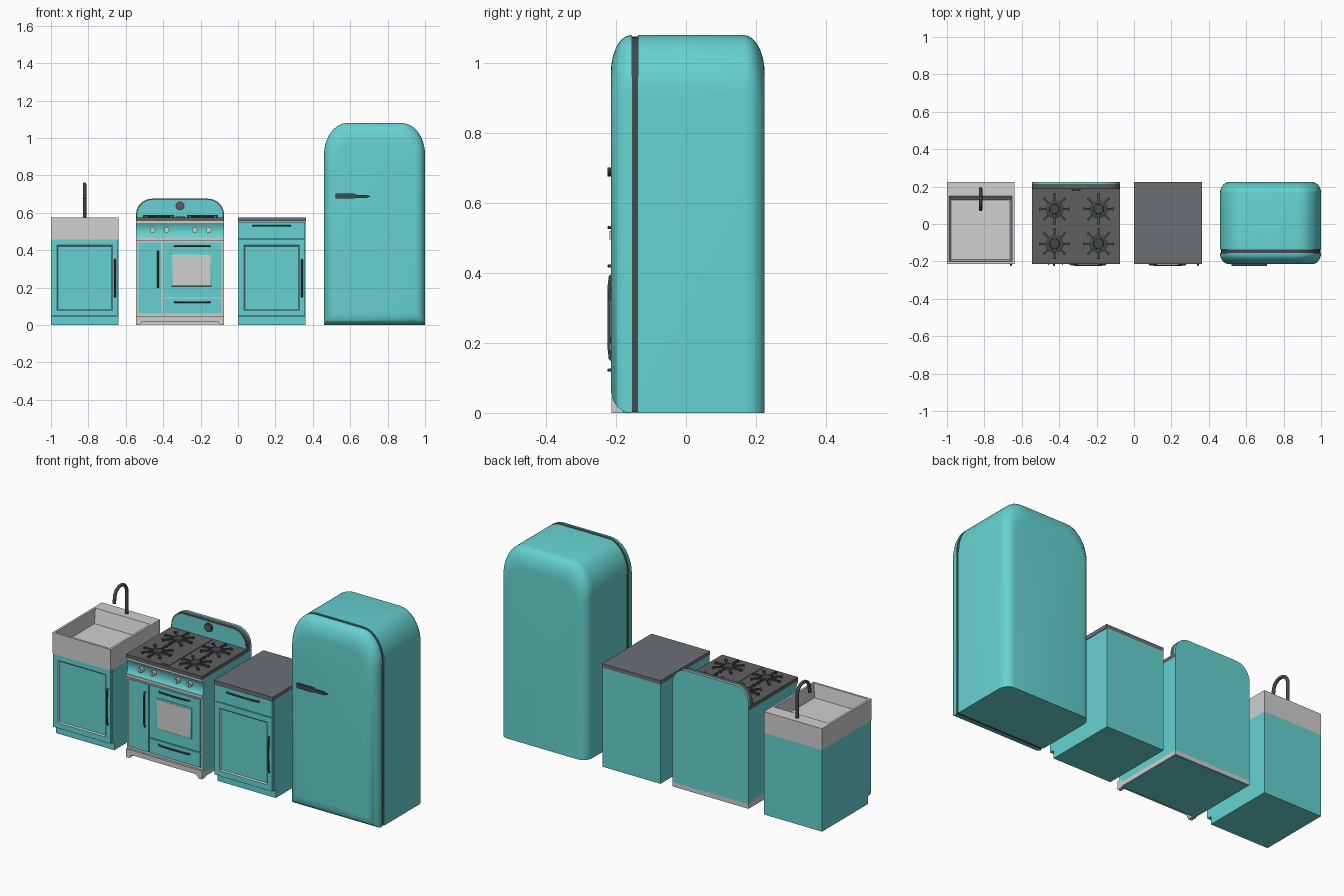
import bpy, bmesh, math
from mathutils import Vector, Matrix

if "Cube" in bpy.data.objects:
    bpy.data.objects.remove(bpy.data.objects["Cube"])


def mat(name, r, g, b):
    m = bpy.data.materials.new(name)
    m.diffuse_color = (r, g, b, 1)
    m.use_nodes = True
    m.node_tree.nodes["Principled BSDF"].inputs["Base Color"].default_value = m.diffuse_color
    return m


TEAL = mat("teal enamel", 0.13, 0.65, 0.64)
LIGHT = mat("light steel", 0.63, 0.63, 0.63)
COUNTER = mat("counter grey", 0.15, 0.16, 0.17)
IRON = mat("stove grey", 0.115, 0.115, 0.12)
DARK = mat("dark metal", 0.055, 0.065, 0.07)


def finish(name, bm, *mats, angle=35):
    bmesh.ops.recalc_face_normals(bm, faces=bm.faces)
    me = bpy.data.meshes.new(name)
    bm.to_mesh(me)
    bm.free()
    for m in mats:
        me.materials.append(m)
    for p in me.polygons:
        p.use_smooth = True
    me.set_sharp_from_angle(angle=math.radians(angle))
    ob = bpy.data.objects.new(name, me)
    bpy.context.collection.objects.link(ob)
    return ob


def add_box(bm, x0, x1, y0, y1, z0, z1):
    m = Matrix.Translation(((x0 + x1) / 2, (y0 + y1) / 2, (z0 + z1) / 2))
    m = m @ Matrix.Diagonal((x1 - x0, y1 - y0, z1 - z0, 1))
    return bmesh.ops.create_cube(bm, size=1, matrix=m)["verts"]


def box(name, m, *dims, bevel=0):
    bm = bmesh.new()
    add_box(bm, *dims)
    if bevel:
        bmesh.ops.bevel(bm, geom=bm.edges[:], offset=bevel, segments=2, profile=0.5, affect='EDGES')
    return finish(name, bm, m)


def loft(name, sections, *mats, angle=35):
    """Skin a list of matching closed sections, capped at both ends."""
    bm = bmesh.new()
    rings = [[bm.verts.new(p) for p in s] for s in sections]
    n = len(rings[0])
    for a, b in zip(rings, rings[1:]):
        for i in range(n):
            j = (i + 1) % n
            bm.faces.new((a[i], a[j], b[j], b[i]))
    bm.faces.new(rings[0])
    bm.faces.new(rings[-1])
    return finish(name, bm, *mats, angle=angle)


def prism_x(name, m, yz, x0, x1):
    return loft(name, [[(x, y, z) for y, z in yz] for x in (x0, x1)], m)


def prism_y(name, m, xz, y0, y1):
    return loft(name, [[(x, y, z) for x, z in xz] for y in (y0, y1)], m)


def disc(name, m, x, z, r, y0, y1, n=20):
    ring = [(x + r * math.cos(t * math.tau / n), z + r * math.sin(t * math.tau / n)) for t in range(n)]
    return prism_y(name, m, ring, y0, y1)


def tube(name, m, pts, r):
    cu = bpy.data.curves.new(name, 'CURVE')
    cu.dimensions = '3D'
    cu.bevel_depth = r
    cu.bevel_resolution = 3
    cu.use_fill_caps = True
    sp = cu.splines.new('POLY')
    sp.points.add(len(pts) - 1)
    for p, co in zip(sp.points, pts):
        p.co = (*co, 1)
    sp.use_smooth = True
    cu.materials.append(m)
    ob = bpy.data.objects.new(name, cu)
    bpy.context.collection.objects.link(ob)


def handle(name, x0, z0, x1, z1, y=-0.21):
    """Slim bowed pull between two points on the front."""
    pts = []
    for t, d in ((0, 0), (0.03, 0.007), (0.15, 0.0095), (0.5, 0.0105), (0.85, 0.0095), (0.97, 0.007), (1, 0)):
        pts.append((x0 + (x1 - x0) * t, y - d, z0 + (z1 - z0) * t))
    tube(name, DARK, pts, 0.0045)


def arch(x0, x1, z0, z1, rx, rz, n=10):
    """Rectangle with elliptical top corners."""
    q = [i * math.pi / 2 / n for i in range(n + 1)]
    right = [(x1 - rx + rx * math.cos(a), z1 - rz + rz * math.sin(a)) for a in q]
    left = [(x0 + x1 - x, z) for x, z in reversed(right)]
    return [(x0, z0), (x1, z0)] + right + left


def door(name, x0, x1, z0, z1, y=-0.21, frame=0.0):
    """Slab whose optional sunken panel has a light moulding."""
    bm = bmesh.new()
    add_box(bm, x0, x1, y, y + 0.015, z0, z1)
    if frame:
        f = min(bm.faces, key=lambda f: f.calc_center_median().y)
        bmesh.ops.inset_region(bm, faces=[f], thickness=frame)
        ring = bmesh.ops.inset_region(bm, faces=[f], thickness=0.008, depth=-0.006)["faces"]
        for r in ring:
            r.material_index = 1
    return finish(name, bm, TEAL, LIGHT)


# ---- base cabinets ----
def cabinet(tag, x0, top):
    x1 = x0 + 0.36
    prism_x(tag + "_body", TEAL, [(-0.18, 0), (0.225, 0), (0.225, top), (-0.197, top),
                                  (-0.197, 0.045), (-0.18, 0.045)], x0, x1)
    door(tag + "_door", x0 + 0.001, x1 - 0.001, 0.047, 0.457, frame=0.043)
    handle(tag + "_door_handle", x1 - 0.018, 0.15, x1 - 0.018, 0.35)


cabinet("sink_cabinet", -1.0, 0.457)
cabinet("drawer_cabinet", 0.0, 0.555)
door("cabinet_drawer", 0.001, 0.359, 0.461, 0.552)
handle("drawer_handle", 0.08, 0.53, 0.28, 0.53)
box("cabinet_counter", COUNTER, 0, 0.363, -0.213, 0.225, 0.555, 0.576)


# ---- apron sink and tap ----
def rect(x0, x1, y0, y1, z):
    return [(x0, y0, z), (x1, y0, z), (x1, y1, z), (x0, y1, z)]


loft("apron_sink", [rect(-1, -0.64, -0.213, 0.225, 0.457), rect(-1, -0.64, -0.213, 0.225, 0.576),
                    rect(-0.988, -0.652, -0.201, 0.15, 0.576),
                    rect(-0.978, -0.662, -0.19, 0.128, 0.50)], LIGHT)
tap = [(-0.82, 0.188, 0.57), (-0.82, 0.188, 0.69)]
for i in range(13):
    a = math.pi * i / 12
    tap.append((-0.82, 0.134 + 0.054 * math.cos(a), 0.70 + 0.054 * math.sin(a)))
tap.append((-0.82, 0.077, 0.675))
tube("tap", DARK, tap, 0.009)

# ---- cooker ----
SX0, SX1 = -0.545, -0.075
box("cooker_body", TEAL, SX0, SX1, -0.195, 0.225, 0.03, 0.555)
box("cooker_base", LIGHT, SX0, SX1, -0.185, 0.225, 0.006, 0.042)
box("cooker_underside", TEAL, SX0 + 0.004, SX1 - 0.004, -0.18, 0.22, 0.003, 0.01)
# Front skirt with feet at both ends
prism_y("cooker_skirt", LIGHT, [(SX0, 0), (SX0 + 0.02, 0), (SX0 + 0.035, 0.02), (SX1 - 0.035, 0.02),
                                (SX1 - 0.02, 0), (SX1, 0), (SX1, 0.047), (SX0, 0.047)], -0.213, -0.18)
box("cooker_face_frame", LIGHT, SX0, SX1, -0.202, -0.19, 0.045, 0.455)
door("side_door", SX0 + 0.014, -0.408, 0.062, 0.441)
door("oven_door", -0.402, SX1 - 0.012, 0.148, 0.441)
door("warming_drawer", -0.402, SX1 - 0.012, 0.062, 0.143)
box("oven_window_rim", TEAL, -0.358, -0.138, -0.214, -0.205, 0.207, 0.382, bevel=0.003)
box("oven_window", LIGHT, -0.350, -0.146, -0.2155, -0.208, 0.215, 0.374)
handle("side_door_handle", -0.428, 0.20, -0.428, 0.395)
handle("oven_handle", -0.34, 0.42, -0.15, 0.42)
handle("warming_drawer_handle", -0.34, 0.122, -0.15, 0.122)
# Coved control panel with trims and knobs
prism_x("control_panel", TEAL, [(-0.21, 0.548), (-0.204, 0.538), (-0.198, 0.522), (-0.196, 0.505),
                                (-0.198, 0.488), (-0.204, 0.474), (-0.21, 0.466), (-0.18, 0.45),
                                (-0.18, 0.555)], SX0, SX1)
box("panel_top_trim", LIGHT, SX0, SX1, -0.213, -0.18, 0.545, 0.555)
box("panel_bottom_trim", LIGHT, SX0, SX1, -0.213, -0.18, 0.452, 0.467)
for i, kx in enumerate((-0.457, -0.382, -0.232, -0.157)):
    disc(f"knob_{i}", LIGHT, kx, 0.508, 0.015, -0.213, -0.19)
    box(f"knob_grip_{i}", LIGHT, kx - 0.003, kx + 0.003, -0.218, -0.21, 0.496, 0.520)
# Hob and burners
box("hob", IRON, SX0, SX1, -0.213, 0.222, 0.555, 0.576)
box("hob_centre_strip", IRON, -0.335, -0.283, -0.20, 0.175, 0.576, 0.579)
for i, (bx, by) in enumerate([(x, y) for x in (-0.425, -0.19) for y in (0.08, -0.105)]):
    bm = bmesh.new()
    for r, z0, z1 in ((0.05, 0.576, 0.580), (0.03, 0.578, 0.587)):
        bmesh.ops.create_cone(bm, cap_ends=True, segments=20, radius1=r, radius2=r * 0.85,
                              depth=z1 - z0, matrix=Matrix.Translation((bx, by, (z0 + z1) / 2)))
    for k in range(8):
        vs = add_box(bm, 0.026, 0.082, -0.0045, 0.0045, 0.579, 0.587)
        vs += add_box(bm, 0.073, 0.082, -0.007, 0.007, 0.575, 0.587)
        bmesh.ops.rotate(bm, verts=vs, cent=(0, 0, 0), matrix=Matrix.Rotation(k * math.tau / 8, 3, 'Z'))
        bmesh.ops.translate(bm, verts=vs, vec=Vector((bx, by, 0)))
    finish(f"burner_{i}", bm, DARK)
# Splashback with grey rim and dial
prism_y("splashback_rim", IRON, arch(SX0, SX1, 0.555, 0.675, 0.085, 0.085), 0.188, 0.214)
prism_y("splashback_back", TEAL, arch(SX0, SX1, 0.55, 0.675, 0.085, 0.085), 0.214, 0.225)
prism_y("splashback_front", TEAL, arch(SX0 + 0.007, SX1 - 0.007, 0.57, 0.668, 0.079, 0.079), 0.186, 0.2)
disc("splashback_dial", DARK, -0.31, 0.637, 0.024, 0.178, 0.19, 24)
disc("splashback_dial_face", IRON, -0.31, 0.637, 0.017, 0.176, 0.19, 24)


# ---- fridge ----
def fridge_ring(y, t, dx, dtop, dbot):
    """Arch section shrunk along a quarter ellipse; t=0 full, t=1 at the cap."""
    s = 1 - math.cos(t * math.pi / 2)
    return [(x, y, z) for x, z in arch(0.46 + dx * s, 1.0 - dx * s, dbot * s, 1.08 - dtop * s,
                                       0.125 - 0.02 * s, 0.17 - 0.04 * s)]


STEPS = [i / 7 for i in range(8)]
loft("fridge_body", [fridge_ring(-0.137, 0, 0, 0, 0)] +
     [fridge_ring(0.165 + 0.06 * math.sin(t * math.pi / 2), t, 0.05, 0.11, 0) for t in STEPS], TEAL, angle=50)
loft("fridge_door", [fridge_ring(-0.154, 0, 0, 0, 0)] +
     [fridge_ring(-0.158 - 0.057 * math.sin(t * math.pi / 2), t, 0.05, 0.11, 0.07) for t in STEPS], TEAL, angle=50)
prism_y("fridge_seal", DARK, arch(0.464, 0.996, 0.003, 1.076, 0.122, 0.167), -0.156, -0.135)
prism_y("fridge_handle", DARK, [(0.52, 0.676), (0.62, 0.676), (0.635, 0.68), (0.69, 0.68), (0.71, 0.687),
                                (0.69, 0.695), (0.635, 0.696), (0.62, 0.702), (0.52, 0.702)], -0.225, -0.21)
